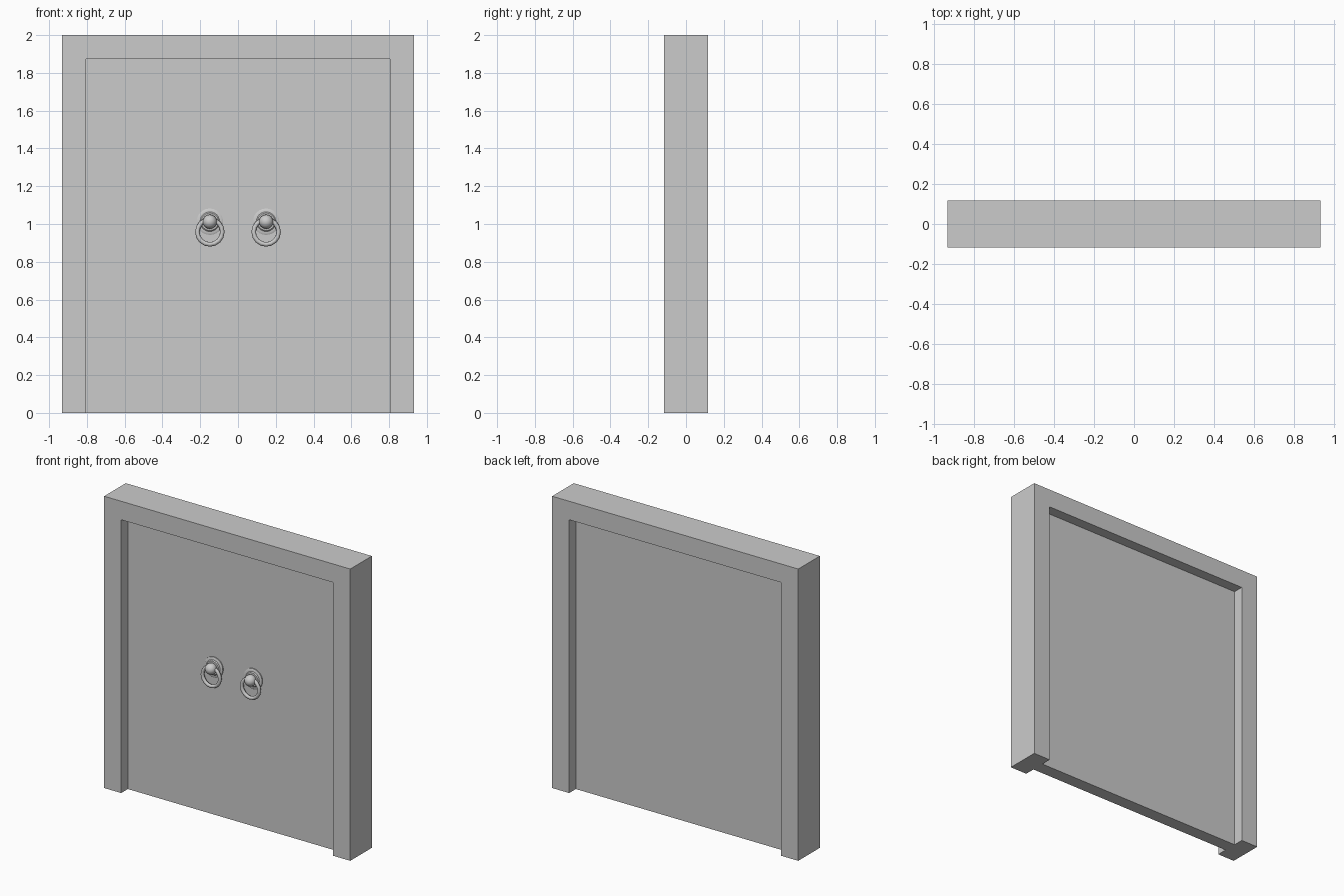
import bpy, bmesh, math
from mathutils import Vector

if "Cube" in bpy.data.objects:
    bpy.data.objects.remove(bpy.data.objects["Cube"])

W, H, D = 0.933, 2.0, 0.117          # half width, height, half depth
OW, OH, PD = 0.804, 1.873, 0.045     # opening half width, height, panel half depth
KX, KZ = 0.149, 1.012                # knocker position


def finish(bm, name):
    bmesh.ops.recalc_face_normals(bm, faces=bm.faces[:])
    me = bpy.data.meshes.new(name)
    bm.to_mesh(me)
    bm.free()
    ob = bpy.data.objects.new(name, me)
    bpy.context.collection.objects.link(ob)
    return ob


def extrude_outline(name, pts, depth):
    bm = bmesh.new()
    face = bm.faces.new([bm.verts.new((x, -depth, z)) for x, z in pts])
    ext = bmesh.ops.extrude_face_region(bm, geom=[face])
    moved = [g for g in ext["geom"] if isinstance(g, bmesh.types.BMVert)]
    bmesh.ops.translate(bm, verts=moved, vec=(0, 2 * depth, 0))
    return finish(bm, name)


def smooth(ob, angle=35):
    bpy.ops.object.select_all(action='DESELECT')
    ob.select_set(True)
    bpy.context.view_layer.objects.active = ob
    bpy.ops.object.shade_smooth_by_angle(angle=math.radians(angle))


def lathe(name, profile, centre, steps=24):
    # profile is (radius, y), turned about the y axis
    bm = bmesh.new()
    vs = [bm.verts.new((r, y, 0)) for r, y in profile]
    es = [bm.edges.new(p) for p in zip(vs, vs[1:])]
    bmesh.ops.spin(bm, geom=vs + es, cent=(0, 0, 0), axis=(0, 1, 0),
                   angle=math.tau, steps=steps, use_merge=False)
    bmesh.ops.remove_doubles(bm, verts=bm.verts[:], dist=1e-5)
    bmesh.ops.translate(bm, verts=bm.verts[:], vec=Vector(centre))
    ob = finish(bm, name)
    smooth(ob)
    return ob


# Door frame: one U-shaped surround
extrude_outline("door_frame", [(-W, 0), (-W, H), (W, H), (W, 0),
                               (OW, 0), (OW, OH), (-OW, OH), (-OW, 0)], D)

# Door panel recessed on both sides
extrude_outline("door_panel", [(-OW, 0), (-OW, OH), (OW, OH), (OW, 0)], PD)

# Pair of ring knockers
plate = [(0, -PD), (0.070, -PD), (0.070, -0.052), (0.062, -0.056),
         (0.052, -0.056), (0.046, -0.062), (0, -0.062)]
knob = [(0.020, -0.055), (0.020, -0.062)]
for i in range(9):
    a = math.radians(150 - 150 * i / 8)
    knob.append((0.038 * math.sin(a), -0.079 - 0.038 * math.cos(a)))

for side, x in (("left", -KX), ("right", KX)):
    lathe(side + "_knocker_plate", plate, (x, 0, KZ))
    lathe(side + "_knocker_knob", knob, (x, 0, KZ), 16)
    bpy.ops.mesh.primitive_torus_add(
        major_radius=0.066, minor_radius=0.012, major_segments=16, minor_segments=8,
        location=(x, -0.077, 0.958), rotation=(math.pi / 2, 0, 0))
    ring = bpy.context.object
    ring.name = side + "_knocker_ring"
    smooth(ring, 50)
